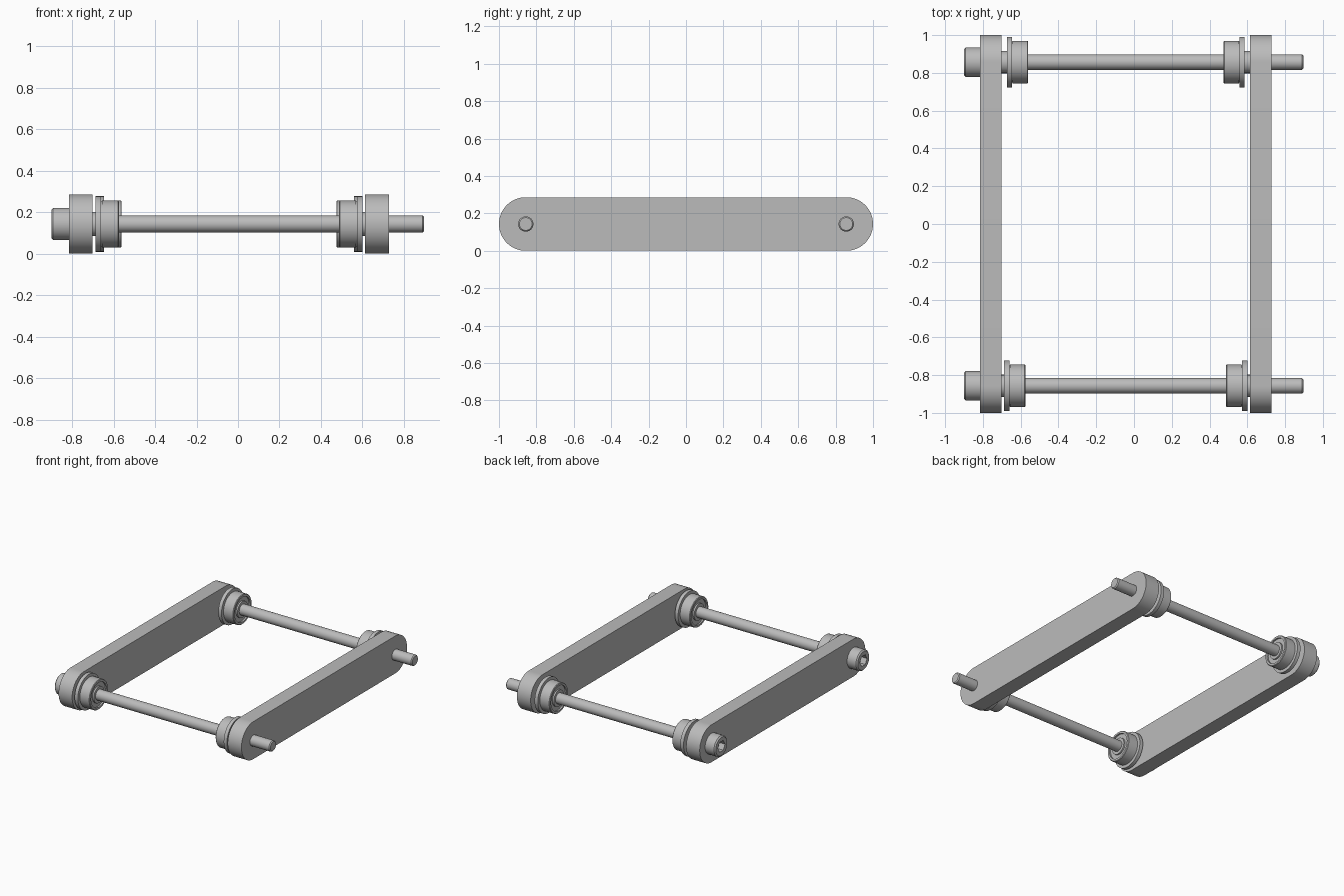
import bpy, bmesh, math

cube = bpy.data.objects.get("Cube")
if cube:
    bpy.data.objects.remove(cube, do_unlink=True)

AXLE_Y, AXLE_Z, SHAFT = 0.857, 0.143, 0.041
SEG = 48

metal = bpy.data.materials.new("plain grey metal")
metal.use_nodes = True
grey = (0.5, 0.5, 0.5, 1)
metal.diffuse_color = grey
metal.node_tree.nodes["Principled BSDF"].inputs["Base Color"].default_value = grey


def finish(name, bm):
    bmesh.ops.remove_doubles(bm, verts=bm.verts, dist=0.0001)
    bmesh.ops.recalc_face_normals(bm, faces=bm.faces)
    mesh = bpy.data.meshes.new(name)
    bm.to_mesh(mesh)
    bm.free()
    mesh.materials.append(metal)
    obj = bpy.data.objects.new(name, mesh)
    bpy.context.collection.objects.link(obj)
    bpy.ops.object.select_all(action="DESELECT")
    obj.select_set(True)
    bpy.context.view_layer.objects.active = obj
    bpy.ops.object.shade_smooth_by_angle(angle=math.radians(25))
    return obj


def lathe(name, profile, y, closed=False):
    """Spin (x, radius) points about the axle; a third entry makes a hexagon."""
    bm = bmesh.new()
    rings = []
    for x, r, *hexagon in profile:
        ring = []
        for i in range(SEG):
            a = 2 * math.pi * i / SEG
            k = r
            if hexagon:
                k *= math.cos(math.pi / 6) / math.cos(a % (math.pi / 3) - math.pi / 6)
            ring.append(bm.verts.new((x, y + k * math.cos(a), AXLE_Z + k * math.sin(a))))
        rings.append(ring)
    pairs = list(zip(rings, rings[1:]))
    if closed:
        pairs.append((rings[-1], rings[0]))
    for a, b in pairs:
        for i in range(SEG):
            j = (i + 1) % SEG
            bm.faces.new((a[i], a[j], b[j], b[i]))
    if not closed:
        bm.faces.new(rings[0])
        bm.faces.new(rings[-1])
    return finish(name, bm)


def side_bar(name, x0, x1):
    """Straight bar with fully rounded ends."""
    bm = bmesh.new()
    outline = []
    for side in (1, -1):
        for i in range(33):
            a = -math.pi / 2 + math.pi * i / 32
            outline.append(bm.verts.new((x0, side * (AXLE_Y + AXLE_Z * math.cos(a)),
                                         AXLE_Z + side * AXLE_Z * math.sin(a))))
    face = bm.faces.new(outline)
    out = bmesh.ops.extrude_face_region(bm, geom=[face])
    moved = [v for v in out["geom"] if isinstance(v, bmesh.types.BMVert)]
    bmesh.ops.translate(bm, verts=moved, vec=(x1 - x0, 0, 0))
    return finish(name, bm)


def cap_screw(name, y):
    """Socket head, long shaft and chamfered tip."""
    head, seat, tip = -0.9, -0.816, 0.897
    lathe(name, [(head + 0.045, 0.043, True), (head, 0.043, True), (head, 0.069),
                 (head + 0.009, 0.078), (seat, 0.078), (seat, SHAFT),
                 (tip - 0.007, SHAFT), (tip, SHAFT - 0.007)], y)


def flanged_bearing(name, x, d, y):
    """Outer ring with flange, recessed shields and inner ring; d points inward."""
    width, flange, dip = 0.112, 0.027, 0.012
    points = [(0, SHAFT), (0, 0.062), (dip, 0.062), (dip, 0.094), (0, 0.094),
              (0, 0.134), (flange, 0.134), (flange, 0.109), (flange + 0.004, 0.109),
              (flange + 0.004, 0.113), (width - 0.004, 0.113), (width, 0.109),
              (width, 0.094), (width - dip, 0.094), (width - dip, 0.062),
              (width, 0.062), (width, SHAFT)]
    lathe(name, [(x + d * px, r) for px, r in points], y, closed=True)


def spacer(name, x0, x1, y):
    lathe(name, [(x0, SHAFT), (x0, 0.059), (x1, 0.059), (x1, SHAFT)], y, closed=True)


side_bar("right_side_bar", -0.816, -0.702)
side_bar("left_side_bar", 0.613, 0.729)

# Axles with a bearing and spacer next to each bar
for end, y, right_x, left_x in (("front", -AXLE_Y, -0.687, 0.6),
                                ("back", AXLE_Y, -0.673, 0.586)):
    cap_screw(end + "_cap_screw", y)
    spacer(end + "_right_spacer", -0.702, right_x, y)
    spacer(end + "_left_spacer", left_x, 0.613, y)
    flanged_bearing(end + "_right_bearing", right_x, 1, y)
    flanged_bearing(end + "_left_bearing", left_x, -1, y)
